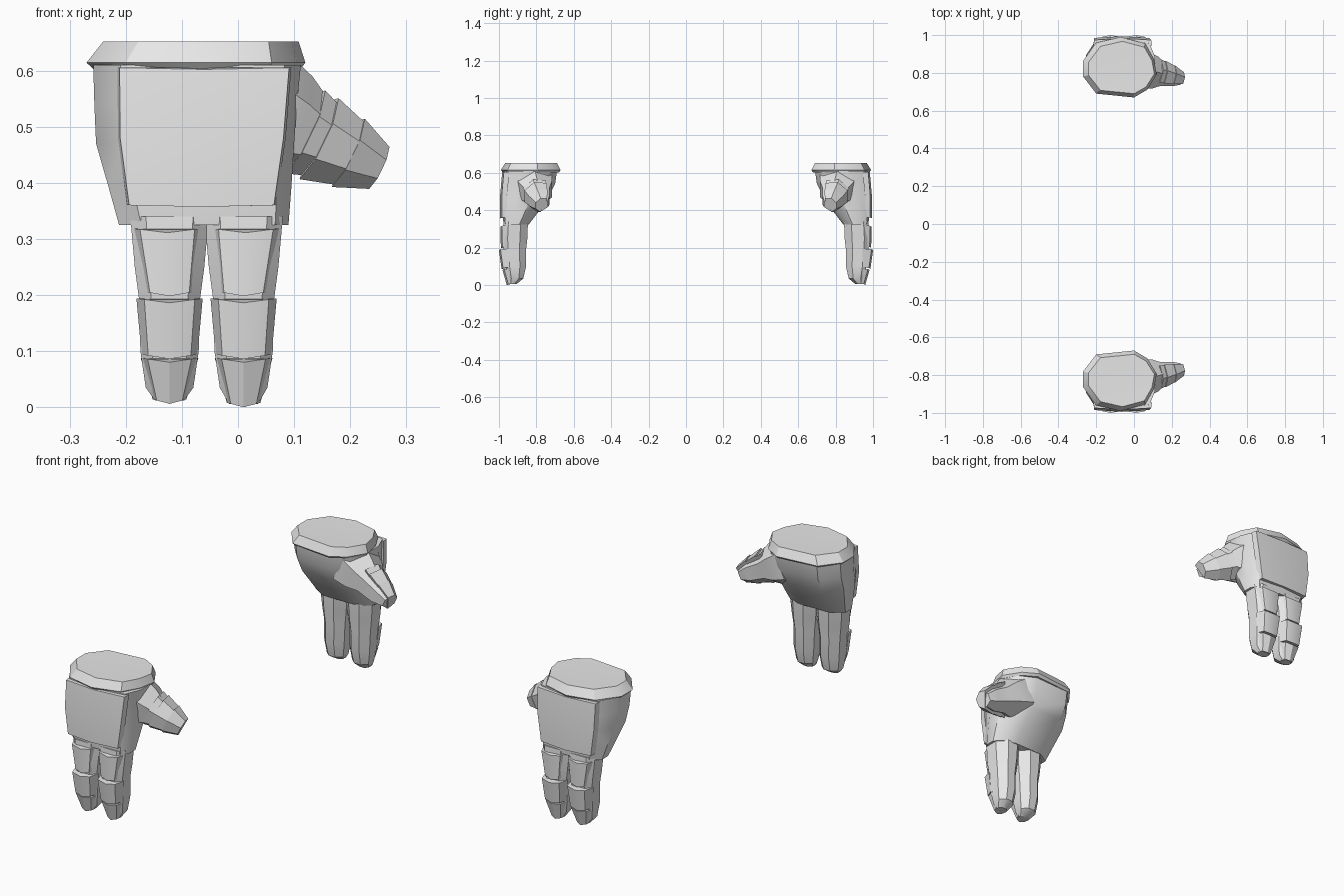
import bpy, bmesh, math
from mathutils import Vector

if "Cube" in bpy.data.objects:
    bpy.data.objects.remove(bpy.data.objects["Cube"])

grey = bpy.data.materials.new("plain grey")
grey.diffuse_color = (0.8, 0.8, 0.8, 1)
grey.use_nodes = True
grey.node_tree.nodes["Principled BSDF"].inputs["Base Color"].default_value = grey.diffuse_color


def loft(name, rings, side, cap_point=None, angle=30):
    """Skin a list of equal-length closed rings; side = -1 mirrors in y."""
    bm = bmesh.new()
    vs = [[bm.verts.new((p[0], p[1] * side, p[2])) for p in r] for r in rings]
    n = len(vs[0])
    for a, b in zip(vs, vs[1:]):
        for i in range(n):
            j = (i + 1) % n
            bm.faces.new((a[i], a[j], b[j], b[i]))
    bm.faces.new(vs[0])
    if cap_point:
        c = bm.verts.new((cap_point[0], cap_point[1] * side, cap_point[2]))
        for i in range(n):
            bm.faces.new((vs[-1][i], vs[-1][(i + 1) % n], c))
    else:
        bm.faces.new(vs[-1])
    bmesh.ops.recalc_face_normals(bm, faces=bm.faces)
    me = bpy.data.meshes.new(name)
    bm.to_mesh(me)
    bm.free()
    me.materials.append(grey)
    ob = bpy.data.objects.new(name, me)
    bpy.context.collection.objects.link(ob)
    bpy.ops.object.select_all(action='DESELECT')
    ob.select_set(True)
    bpy.context.view_layer.objects.active = ob
    bpy.ops.object.shade_smooth_by_angle(angle=math.radians(angle))


def fit(outline, z, x0, x1, y0, y1):
    """Stretch an outline into the given x and y range at height z."""
    xs, ys = [p[0] for p in outline], [p[1] for p in outline]
    ax, bx, ay, by = min(xs), max(xs), min(ys), max(ys)
    return [(x0 + (x - ax) / (bx - ax) * (x1 - x0),
             y0 + (y - ay) / (by - ay) * (y1 - y0), z) for x, y in outline]


CUFF = [(-.20, -.69), (0, -.67), (.07, -.71), (.12, -.79), (.105, -.87),
        (.06, -.95), (-.07, -.985), (-.20, -.955), (-.27, -.86), (-.27, -.78)]
HAND = [(-.19, -.70), (0, -.69), (.08, -.73), (.12, -.80), (.12, -.89),
        (.09, -.965), (-.06, -.985), (-.21, -.965), (-.26, -.88), (-.26, -.78)]
FINGER = [(-.5, -.3), (-.3, -.5), (.3, -.5), (.5, -.3),
          (.5, .2), (.2, .5), (-.2, .5), (-.5, .2)]

# thumb frame: axis, and two directions across it
AXIS = Vector((.155, .035, -.075)).normalized()
UP = Vector((0, 1, 0)).cross(AXIS).normalized() * -1
if UP.z < 0:
    UP = -UP
OUT = AXIS.cross(UP).normalized()
if OUT.y > 0:
    OUT = -OUT


def thumb_ring(t, ru, ro, angles):
    c = Vector((.10, -.80, .50)) + AXIS * t
    return [c + UP * (ru * math.sin(a)) + OUT * (ro * math.cos(a))
            for a in map(math.radians, angles)]


def finger_plate(name, side, top, bottom):
    """Curved armour plate; each end is (z, x0, x1, front y, depth)."""
    rings = []
    for z, x0, x1, y, d in (top, bottom):
        e, m = (x1 - x0) * .12, (x0 + x1) / 2
        rings.append([(x0, y + d, z + .004), (x0 + e, y + .008, z + .002),
                      (m, y, z - .004), (x1 - e, y + .008, z + .002),
                      (x1, y + d, z + .004)])
    loft(name, rings, side)


for side, tag in ((1, "front"), (-1, "back")):
    # flared cuff with a nearly flat top
    loft("cuff_" + tag, [fit(CUFF, *r) for r in (
        (.603, -.258, .112, -.98, -.68), (.614, -.27, .12, -.99, -.67),
        (.652, -.24, .108, -.967, -.69))], side, (-.07, -.82, .649))

    # hand tapering from cuff to knuckles
    loft("hand_" + tag, [fit(HAND, *r) for r in (
        (.61, -.258, .112, -.975, -.69), (.54, -.256, .105, -.98, -.70),
        (.47, -.253, .10, -.983, -.735), (.39, -.23, .095, -.983, -.79),
        (.325, -.212, .09, -.975, -.84))], side, (-.06, -.91, .325), 35)

    # plate on the back of the hand
    rings = []
    for z, x0, x1, y in ((.605, -.215, .095, -.98), (.48, -.214, .085, -.991),
                         (.36, -.198, .068, -.991)):
        m = (x0 + x1) / 2
        rings.append([(x0, y + .035, z), (x0 + .004, y + .006, z),
                      (m, y - .003, z - .003), (x1 - .004, y + .006, z),
                      (x1, y + .035, z)])
    loft("hand_plate_" + tag, rings, side)

    # two fingers, each a tapered core with three plates
    for num, c, low in ((1, -.122, .006), (2, .01, 0)):
        def span(z, w, dx=0):
            return z, c + dx - w / 2, c + dx + w / 2
        d = .004 if num == 2 else -.004
        loft(f"finger_{num}_{tag}", [fit(FINGER, *r) for r in (
            (*span(.34, .14), -.975, -.845), (*span(.25, .124), -.98, -.848),
            (*span(.19, .108), -.975, -.855), (*span(.10, .104), -.965, -.855),
            (*span(.035, .085), -.95, -.87),
            (*span(low + .006, .052), -.945, -.905))], side, None, 35)
        finger_plate(f"finger_{num}_base_plate_{tag}", side,
                     (*span(.315, .128, d), -.992, .05),
                     (*span(.202, .092), -.990, .04))
        finger_plate(f"finger_{num}_middle_plate_{tag}", side,
                     (*span(.190, .118), -1.0, .055),
                     (*span(.090, .100), -.986, .045))
        finger_plate(f"finger_{num}_tip_plate_{tag}", side,
                     (*span(.084, .103), -.981, .05),
                     (*span(low + .004, .06), -.958, .03))

    # thumb core, flaring into the hand
    full = [30 + 60 * i for i in range(6)]
    loft("thumb_" + tag, [thumb_ring(t, u, o, full) for t, u, o in (
        (-.075, .115, .115), (-.01, .095, .10), (.04, .068, .072),
        (.115, .058, .056), (.165, .034, .034))], side, None, 35)

    # overlapping plates on the outer side of the thumb
    arc = [-75, -25, 25, 75, 125]
    for num, ends in enumerate((((.018, .085, .085), (.048, .074, .076)),
                                ((.046, .083, .082), (.108, .064, .066)),
                                ((.106, .070, .068), (.170, .043, .042)))):
        loft(f"thumb_plate_{num + 1}_{tag}",
             [thumb_ring(t, u, o, arc) for t, u, o in ends], side)
